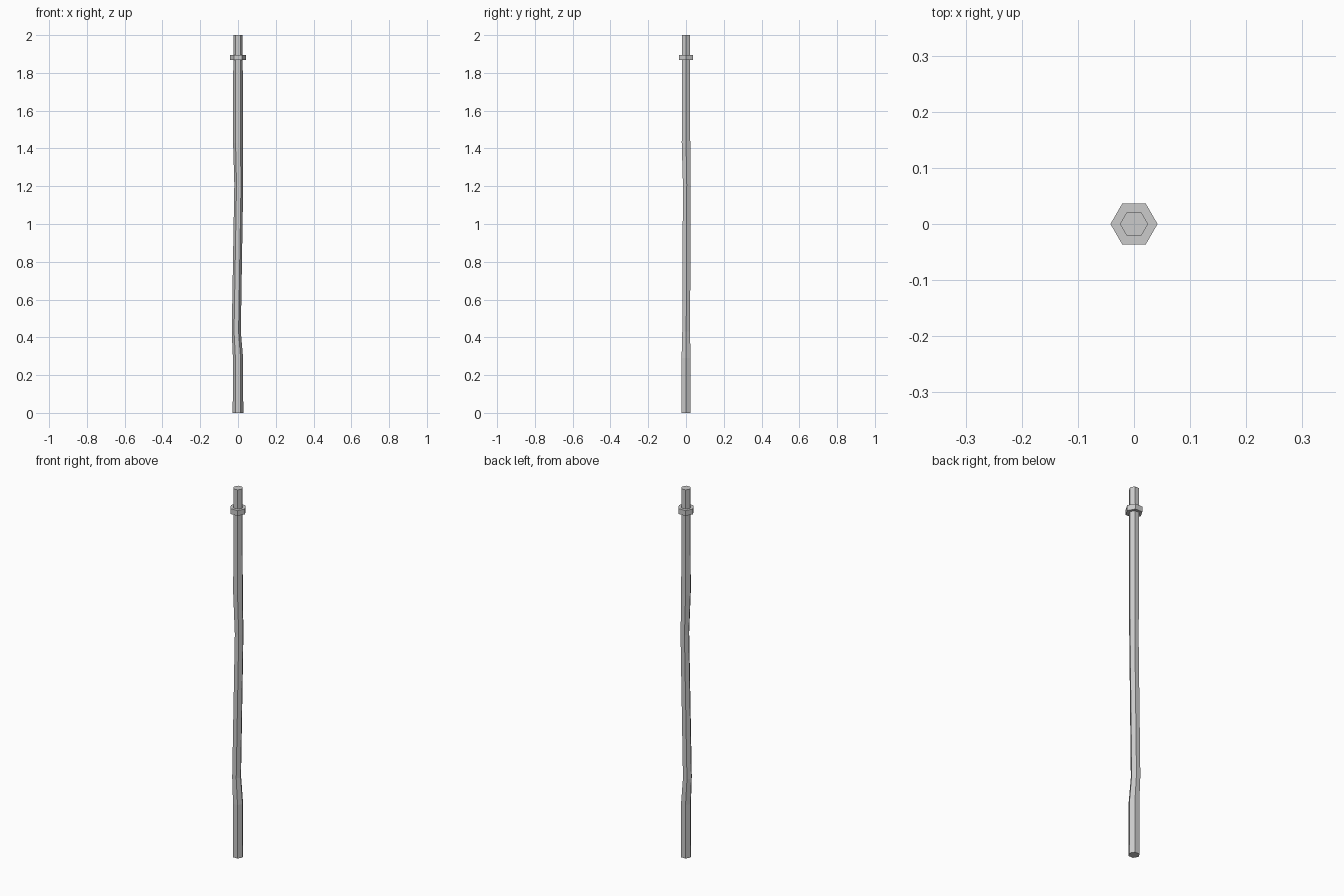
import bpy, bmesh
from math import cos, sin, tau

if "Cube" in bpy.data.objects:
    bpy.data.objects.remove(bpy.data.objects["Cube"])


def hex_loft(name, rings):
    """Six-sided capped tube through rings of (x, y, z, radius)."""
    bm = bmesh.new()
    loops = [[bm.verts.new((x + r * cos(i * tau / 6), y + r * sin(i * tau / 6), z))
              for i in range(6)] for x, y, z, r in rings]
    for a, b in zip(loops, loops[1:]):
        for i in range(6):
            j = (i + 1) % 6
            bm.faces.new((a[i], a[j], b[j], b[i]))
    bm.faces.new(loops[0][::-1])
    bm.faces.new(loops[-1])
    mesh = bpy.data.meshes.new(name)
    bm.to_mesh(mesh)
    bm.free()
    obj = bpy.data.objects.new(name, mesh)
    bpy.context.collection.objects.link(obj)
    return obj


# slightly crooked wooden shaft
hex_loft("shaft", [
    (0, 0, 0, 0.028),
    (0, 0, 0.29, 0.027),
    (-0.009, 0.001, 0.43, 0.024),
    (0.004, 0.004, 1.21, 0.0235),
    (0, 0, 1.43, 0.026),
    (0, 0, 1.88, 0.025),
    (0, 0, 2.0, 0.025),
])

# collar near the tip
hex_loft("collar", [(0, 0, 1.867, 0.042), (0, 0, 1.896, 0.042)])
